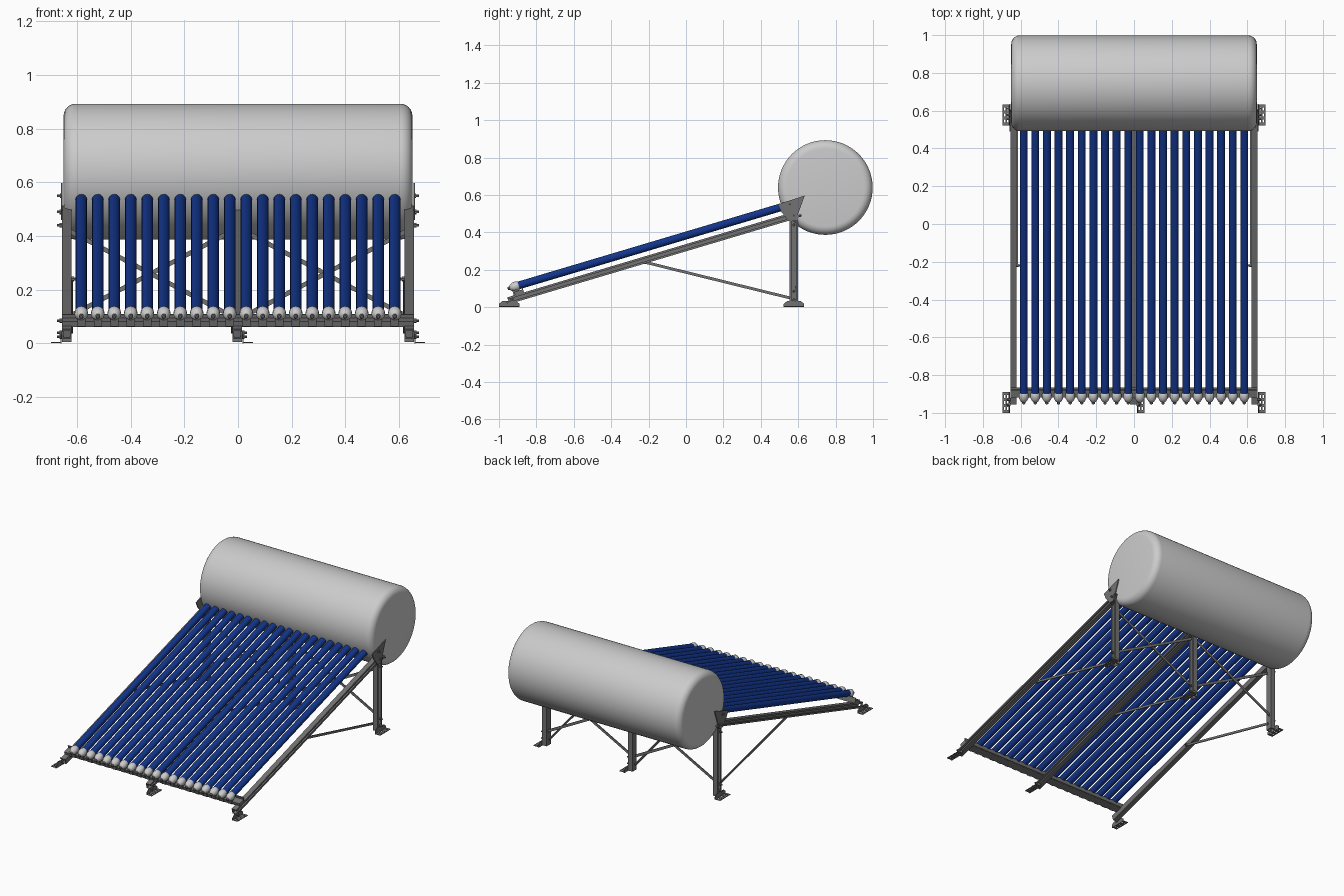
import bpy, bmesh, math
from mathutils import Vector

cube = bpy.data.objects.get("Cube")
if cube:
    bpy.data.objects.remove(cube, do_unlink=True)


def material(name, colour):
    m = bpy.data.materials.new(name)
    m.use_nodes = True
    m.diffuse_color = (*colour, 1)
    bsdf = next(n for n in m.node_tree.nodes if n.type == 'BSDF_PRINCIPLED')
    bsdf.inputs["Base Color"].default_value = (*colour, 1)
    return m


SHELL = material("light grey shell", (0.6, 0.6, 0.6))
STEEL = material("grey steel", (0.17, 0.17, 0.17))
GLASS = material("deep blue glass", (0.006, 0.035, 0.26))
X = Vector((1, 0, 0))
SLOPE = Vector((0, 1, 0.298))


def finish(name, bm, mat, smooth=False):
    bmesh.ops.recalc_face_normals(bm, faces=bm.faces)
    mesh = bpy.data.meshes.new(name)
    bm.to_mesh(mesh)
    bm.free()
    mesh.materials.append(mat)
    obj = bpy.data.objects.new(name, mesh)
    bpy.context.collection.objects.link(obj)
    if smooth:
        bpy.ops.object.select_all(action='DESELECT')
        obj.select_set(True)
        bpy.context.view_layer.objects.active = obj
        bpy.ops.object.shade_smooth_by_angle(angle=math.radians(40))
    return obj


def sweep(name, profile, start, end, side, mat=STEEL):
    """Extrude a closed (side, normal) profile from start to end."""
    start, end = Vector(start), Vector(end)
    normal = side.cross(end - start).normalized()
    bm = bmesh.new()
    a, b = [[bm.verts.new(p + side * u + normal * v) for u, v in profile]
            for p in (start, end)]
    bm.faces.new(a)
    bm.faces.new(b[::-1])
    for i in range(len(a)):
        j = (i + 1) % len(a)
        bm.faces.new((a[i], a[j], b[j], b[i]))
    return finish(name, bm, mat)


def revolve(name, profile, origin, axis, mat, sides=20):
    """Spin (distance, radius) points around an axis and cap the ends."""
    origin, axis = Vector(origin), axis.normalized()
    across = axis.orthogonal().normalized()
    other = axis.cross(across)
    bm = bmesh.new()
    rings = []
    for t, r in profile:
        rings.append([bm.verts.new(origin + axis * t + r * (across * math.cos(a) + other * math.sin(a)))
                      for a in (math.tau * k / sides for k in range(sides))])
    for p, q in zip(rings, rings[1:]):
        for i in range(sides):
            j = (i + 1) % sides
            bm.faces.new((p[i], p[j], q[j], q[i]))
    bm.faces.new(rings[0])
    bm.faces.new(rings[-1])
    return finish(name, bm, mat, True)


def rect(w, h):
    return [(-w / 2, -h / 2), (w / 2, -h / 2), (w / 2, h / 2), (-w / 2, h / 2)]


def channel(w, h, out, wall=0.005, lip=0.011):
    """Lipped strut section, open towards the given side."""
    w, h = w / 2, h / 2
    half = [(-w, h), (w, h), (w, h - lip), (w - wall, h - lip), (w - wall, h - wall), (-w + wall, h - wall)]
    return [(u * out, v) for u, v in half + [(u, -v) for u, v in half[:0:-1]] + [(-w, -h)]]


def on_rail(x, y, lift=0):
    return Vector((x, y, 0.05 + 0.298 * (y + 0.9) + lift))


def bolt(name, x, y, z, out):
    revolve(name, [(-0.006, 0.009), (0.004, 0.009), (0.004, 0.005), (0.014, 0.005)],
            (x, y, z), X * out, STEEL, 6)


def foot(name, x, y, out):
    """Angle bracket: upright side plate and a slotted ground flange."""
    side = [(-0.055, 0), (0.055, 0), (0.055, 0.018), (0.035, 0.034), (-0.035, 0.034), (-0.055, 0.018)]
    sweep(name + "_side", [(u + y, v) for u, v in side], (x, 0, 0), (x + 0.005 * out, 0, 0),
          Vector((0, 1, 0))) if out < 0 else \
        sweep(name + "_side", [(u + y, -v) for u, v in side], (x, 0, 0), (x + 0.005, 0, 0), Vector((0, 1, 0)))
    bm = bmesh.new()
    bmesh.ops.create_grid(bm, x_segments=5, y_segments=7, size=0.5)
    holes = [f for i, f in enumerate(bm.faces)
             if int((f.calc_center_median().x + 0.5) * 5) % 2 and int((f.calc_center_median().y + 0.5) * 7) % 2]
    bmesh.ops.delete(bm, geom=holes, context='FACES')
    for v in bm.verts:
        v.co = (x + out * (v.co.x + 0.5) * 0.04, y + v.co.y * 0.11, 0.004)
    flange = finish(name + "_flange", bm, STEEL)
    thick = flange.modifiers.new("thickness", 'SOLIDIFY')
    thick.thickness = 0.004
    thick.offset = 0


# Water tank with rounded rims
R, L, ROUND = 0.253, 0.65, 0.045
rim = [(L - ROUND + ROUND * math.sin(a), R - ROUND + ROUND * math.cos(a))
       for a in (math.pi / 2 * k / 6 for k in range(7))]
revolve("water_tank", [(-t, r) for t, r in rim[::-1]] + rim, (0, 0.745, 0.64), X, SHELL, 64)

# Glass tubes with end cups and nibs
for n in range(20):
    x = -0.584 + n * 1.168 / 19
    base = (x, -0.9, 0.115)
    revolve("glass_tube", [(-0.01, 0.021), (1.55, 0.021)], base, SLOPE, GLASS)
    revolve("tube_cup", [(-0.045, 0.009), (-0.04, 0.016), (-0.024, 0.025), (0, 0.025), (0.006, 0.021)],
            base, SLOPE, SHELL, 16)
    revolve("cup_nib", [(-0.056, 0.005), (-0.052, 0.009), (-0.04, 0.009)], base, SLOPE, STEEL, 10)
    sweep("tube_clip", rect(0.03, 0.03), on_rail(x, -0.925, 0.035), on_rail(x, -0.9, 0.035), X)

# Three support frames
for label, x, out in (("right", -0.638, -1), ("middle", -0.003, 1), ("left", 0.638, 1)):
    sweep(label + "_rail", channel(0.034, 0.037, out), on_rail(x, -0.95), on_rail(x, 0.6), X)
    sweep(label + "_rear_leg", channel(0.034, 0.045, out), (x, 0.577, 0.006), (x, 0.577, 0.49), X)
    sweep(label + "_diagonal_brace", rect(0.006, 0.015),
          on_rail(x - 0.02 * out, -0.22, -0.012), (x - 0.02 * out, 0.575, 0.045), X)
    edge = x + 0.019 * out
    foot(label + "_front_foot", edge, -0.945, out)
    foot(label + "_rear_foot", edge, 0.577, out)
    for y, z in ((-0.93, 0.04), (-0.955, 0.025), (0.577, 0.04), (0.577, 0.085),
                 (0.577, 0.44), (0.577, 0.49), (0.61, 0.49)):
        bolt(label + "_bolt", edge + 0.004 * out, y, z, out)
    bolt(label + "_brace_bolt", x - 0.022 * out, -0.22, 0.24, -out)

# Tank saddle plates on the outer frames
saddle = [(0.49, 0.55), (0.635, 0.597), (0.605, 0.515), (0.585, 0.46), (0.55, 0.46), (0.51, 0.51)]
for label, s in (("right", -1), ("left", 1)):
    sweep(label + "_tank_saddle", [(y, -z) for y, z in saddle],
          (s * 0.657 - 0.003, 0, 0), (s * 0.657 + 0.003, 0, 0), Vector((0, 1, 0)))
    bolt(label + "_saddle_bolt", s * 0.66, 0.555, 0.55, s)
    # Crossed flat bars between the rear legs
    for top, bottom, y in ((0.63, 0.02, 0.565), (0.02, 0.63, 0.585)):
        sweep(label + "_cross_brace", rect(0.005, 0.017),
              (s * top, y, 0.42), (s * bottom, y, 0.1), Vector((0, 1, 0)))

# Front tube rail: shallow channel with a raised back lip
sweep("front_crossbar", rect(0.044, 0.022), on_rail(-0.655, -0.895, 0.026),
      on_rail(0.655, -0.895, 0.026), SLOPE.normalized())
sweep("front_crossbar_lip", rect(0.006, 0.036), on_rail(-0.655, -0.873, 0.034),
      on_rail(0.655, -0.873, 0.034), SLOPE.normalized())
